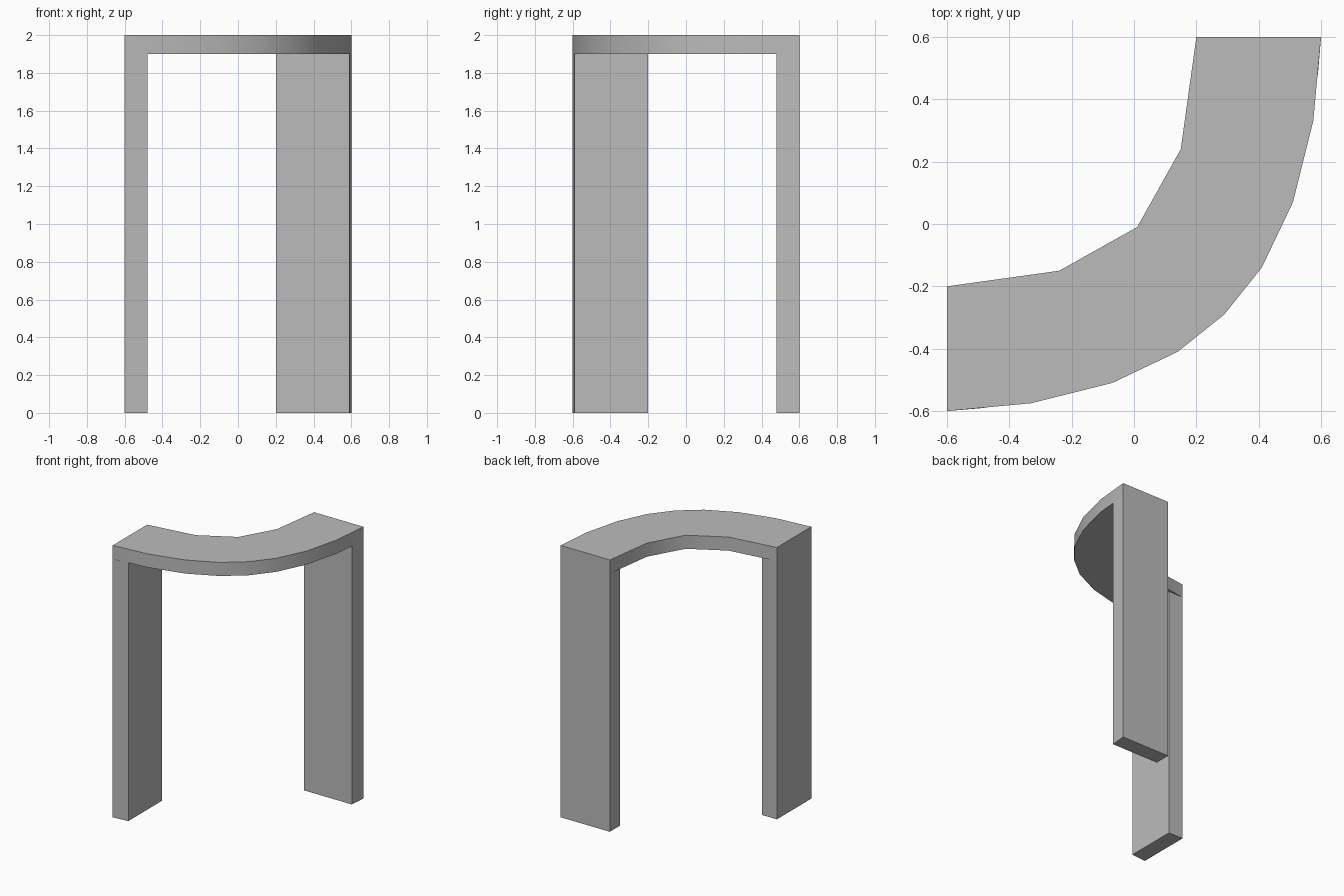
import bpy, bmesh, math

cube = bpy.data.objects.get("Cube")
if cube:
    bpy.data.objects.remove(cube)

# Plain grey finish
grey = bpy.data.materials.new("plain_grey")
grey.use_nodes = True
colour = (0.5, 0.5, 0.5, 1)
grey.diffuse_color = colour
grey.node_tree.nodes["Principled BSDF"].inputs["Base Color"].default_value = colour

LEG_HEIGHT, HEIGHT = 1.9, 2.0


def swap(points):
    """Mirror an outline across the diagonal symmetry line."""
    return [(-y, -x) for x, y in reversed(points)]


def extrude_outline(name, outline, bottom, top):
    bm = bmesh.new()
    face = bm.faces.new([bm.verts.new((x, y, bottom)) for x, y in outline])
    result = bmesh.ops.extrude_face_region(bm, geom=[face])
    raised = [v for v in result["geom"] if isinstance(v, bmesh.types.BMVert)]
    bmesh.ops.translate(bm, verts=raised, vec=(0, 0, top - bottom))
    bmesh.ops.recalc_face_normals(bm, faces=bm.faces[:])
    mesh = bpy.data.meshes.new(name)
    bm.to_mesh(mesh)
    bm.free()
    mesh.materials.append(grey)
    obj = bpy.data.objects.new(name, mesh)
    bpy.context.collection.objects.link(obj)
    return obj


# Curved top: half outlines mirrored across the diagonal
outer = [(-0.6, -0.6), (-0.33, -0.575), (-0.07, -0.51), (0.14, -0.41)]
inner = [(-0.6, -0.2), (-0.24, -0.15)]
outer_edge = outer + [(0.29, -0.29)] + swap(outer)
inner_edge = inner + [(0.01, -0.01)] + swap(inner)
table_top = extrude_outline("curved_top", outer_edge + inner_edge[::-1], LEG_HEIGHT, HEIGHT)

# Panel legs at both ends
leg = [(-0.6, -0.6), (-0.48, -0.59), (-0.48, -0.2), (-0.6, -0.2)]
extrude_outline("right_leg", leg, 0, LEG_HEIGHT)
extrude_outline("left_leg", swap(leg), 0, LEG_HEIGHT)

# Smooth the curved edges only
bpy.ops.object.select_all(action="DESELECT")
table_top.select_set(True)
bpy.context.view_layer.objects.active = table_top
bpy.ops.object.shade_smooth_by_angle(angle=math.radians(40))
